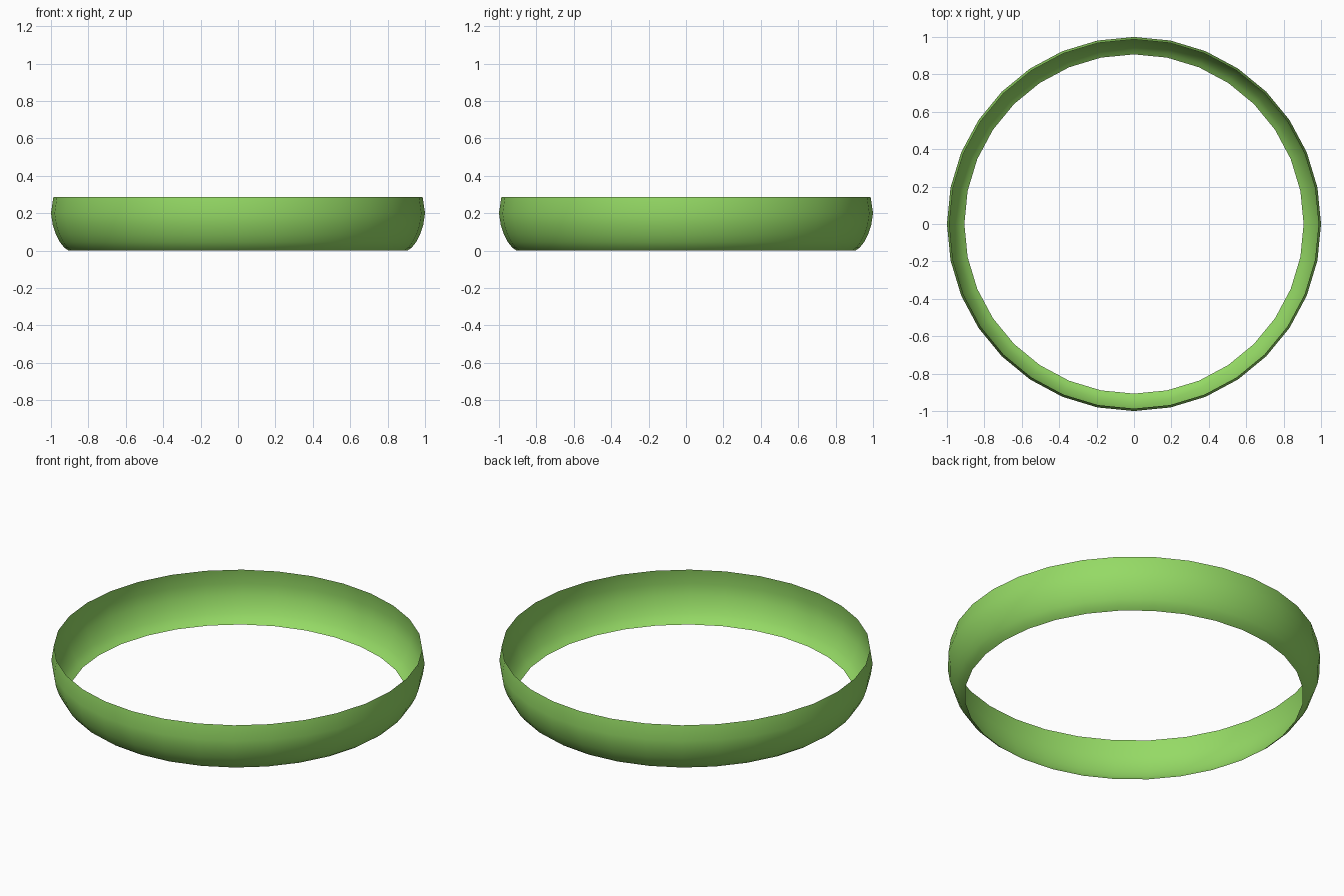
import bpy, bmesh, math

if "Cube" in bpy.data.objects:
    bpy.data.objects.remove(bpy.data.objects["Cube"])

SEGMENTS = 32
# (radius, height) of the open, thin band from bottom rim to top rim
PROFILE = [(0.907, 0.0), (0.93, 0.017), (0.952, 0.045), (0.973, 0.085),
           (0.99, 0.135), (1.0, 0.2), (0.987, 0.287)]

# Ring band: profile swept around z
bm = bmesh.new()
rings = []
for r, z in PROFILE:
    rings.append([bm.verts.new((r * math.cos(2 * math.pi * i / SEGMENTS),
                                r * math.sin(2 * math.pi * i / SEGMENTS), z))
                  for i in range(SEGMENTS)])
for low, high in zip(rings, rings[1:]):
    for i in range(SEGMENTS):
        j = (i + 1) % SEGMENTS
        face = bm.faces.new((low[i], low[j], high[j], high[i]))
        face.smooth = True

mesh = bpy.data.meshes.new("ring_band")
bm.to_mesh(mesh)
bm.free()
band = bpy.data.objects.new("ring_band", mesh)
bpy.context.collection.objects.link(band)

# Green finish
green = bpy.data.materials.new("green")
green.diffuse_color = (0.30, 0.70, 0.13, 1.0)
green.use_nodes = True
green.node_tree.nodes["Principled BSDF"].inputs["Base Color"].default_value = green.diffuse_color
mesh.materials.append(green)
